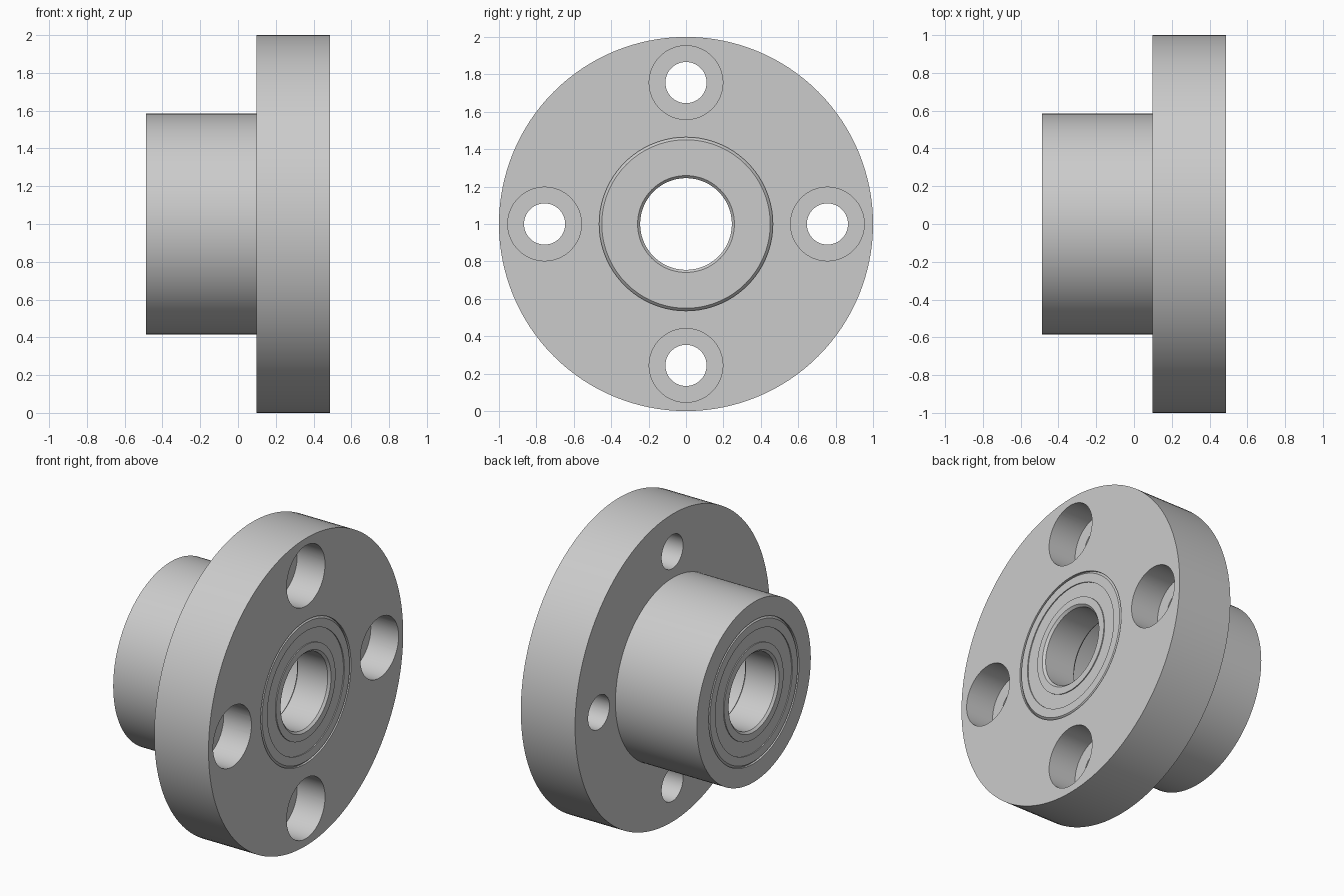
import bpy, bmesh
from math import sin, cos, pi, radians

if "Cube" in bpy.data.objects:
    bpy.data.objects.remove(bpy.data.objects["Cube"])

HALF = 0.488         # half the overall length
FLANGE_BACK = 0.098  # where the hub meets the flange
BEARING_R, BORE_R, BEARING_W = 0.464, 0.245, 0.244
CENTRE_Z = 1.0

steel = bpy.data.materials.new("satin grey")
steel.use_nodes = True
grey = (0.6, 0.6, 0.6, 1)
steel.diffuse_color = grey
steel.node_tree.nodes["Principled BSDF"].inputs["Base Color"].default_value = grey


def lathe(name, profile, y=0.0, z=CENTRE_Z, segments=128):
    """Turn a closed (x, radius) profile around an axis parallel to x."""
    bm = bmesh.new()
    rings = []
    for i in range(segments):
        a = 2 * pi * i / segments
        rings.append([bm.verts.new((x, y + r * sin(a), z + r * cos(a))) for x, r in profile])
    n = len(profile)
    for i in range(segments):
        here, after = rings[i], rings[(i + 1) % segments]
        for j in range(n):
            k = (j + 1) % n
            if profile[j][1] or profile[k][1]:
                bm.faces.new((here[j], here[k], after[k], after[j]))
    bmesh.ops.remove_doubles(bm, verts=bm.verts, dist=1e-5)
    bmesh.ops.recalc_face_normals(bm, faces=bm.faces)
    mesh = bpy.data.meshes.new(name)
    bm.to_mesh(mesh)
    bm.free()
    obj = bpy.data.objects.new(name, mesh)
    bpy.context.collection.objects.link(obj)
    mesh.materials.append(steel)
    return obj


def activate(obj):
    bpy.ops.object.select_all(action='DESELECT')
    obj.select_set(True)
    bpy.context.view_layer.objects.active = obj


# Flanged housing with a bearing pocket at each end and a wider middle cavity
pocket = HALF - BEARING_W
cavity_r = 0.415
housing = lathe("flanged_housing", [
    (-HALF, BEARING_R), (-HALF, 0.585), (FLANGE_BACK, 0.585), (FLANGE_BACK, 1.0),
    (HALF, 1.0), (HALF, BEARING_R), (pocket, BEARING_R), (pocket, cavity_r),
    (-pocket, cavity_r), (-pocket, BEARING_R)])

# Four counterbored bolt holes
ledge = HALF - 0.2
for i in range(4):
    a = i * pi / 2
    cutter = lathe("bolt_hole_cutter", [
        (0, 0), (0, 0.11), (ledge, 0.11), (ledge, 0.197), (0.6, 0.197), (0.6, 0)],
        y=0.756 * sin(a), z=CENTRE_Z + 0.756 * cos(a), segments=64)
    cutter.hide_render = True
    cut = housing.modifiers.new("bolt_hole", 'BOOLEAN')
    cut.operation = 'DIFFERENCE'
    cut.solver = 'EXACT'
    cut.object = cutter
    activate(housing)
    bpy.ops.object.modifier_apply(modifier=cut.name)
    bpy.data.objects.remove(cutter)

# Bearings, flush with both ends: chamfered rings and a slightly sunken shield
c, sink = 0.014, 0.006
half_section = [(0, BORE_R + c), (0, 0.305), (sink, 0.305), (sink, 0.395),
                (0, 0.395), (0, BEARING_R - c), (c, BEARING_R)]
section = ([(c, BORE_R)] + half_section
           + [(BEARING_W - d, r) for d, r in reversed(half_section)]
           + [(BEARING_W - c, BORE_R)])
parts = [housing]
for name, side in (("flange_bearing", 1), ("hub_bearing", -1)):
    parts.append(lathe(name, [(side * (HALF - d), r) for d, r in section]))

for part in parts:
    activate(part)
    bpy.ops.object.shade_smooth_by_angle(angle=radians(30))
